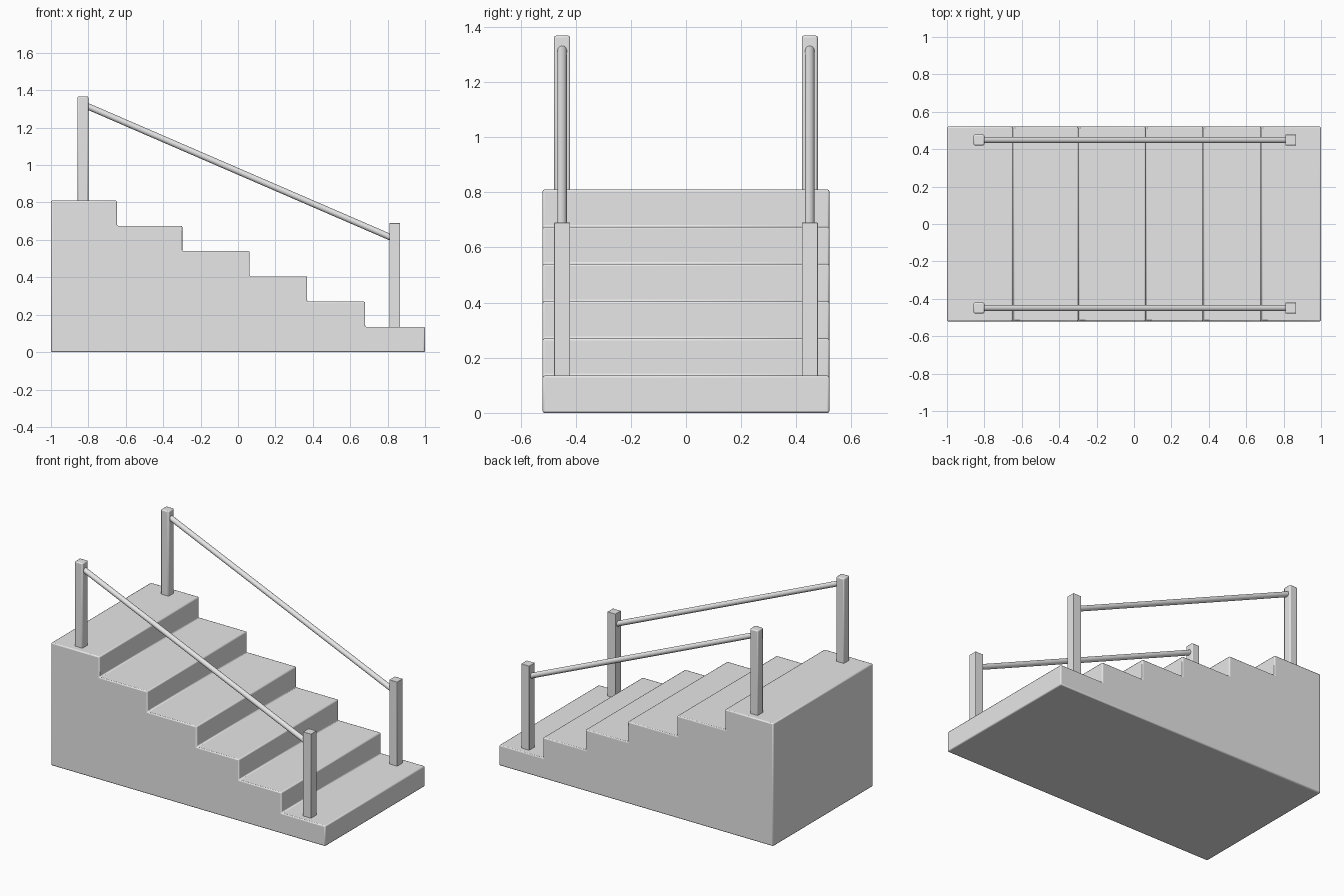
import bpy
import bmesh
import math
from mathutils import Vector

default = bpy.data.objects.get("Cube")
if default:
    bpy.data.objects.remove(default, do_unlink=True)

# One plain grey for everything
GREY = (0.8, 0.8, 0.8, 1)
grey = bpy.data.materials.new("light grey")
grey.use_nodes = True
grey.diffuse_color = GREY
grey.node_tree.nodes["Principled BSDF"].inputs["Base Color"].default_value = GREY

RISE = 0.135
HALF_WIDTH = 0.52
POST_Y = 0.449
POST_SIZE = 0.058


def finish(obj, bevel=0, segments=2):
    """Give the part its colour, smooth shading and an optional rounded edge."""
    obj.data.materials.append(grey)
    bpy.ops.object.select_all(action='DESELECT')
    obj.select_set(True)
    bpy.context.view_layer.objects.active = obj
    bpy.ops.object.shade_smooth_by_angle(angle=math.radians(35))
    if bevel:
        mod = obj.modifiers.new("Rounded edges", 'BEVEL')
        mod.width = bevel
        mod.segments = segments
        mod.limit_method = 'ANGLE'


def post(name, x, y, bottom, top, bevel):
    bpy.ops.mesh.primitive_cube_add(size=1, location=(x, y, (bottom + top) / 2))
    obj = bpy.context.object
    obj.name = name
    obj.scale = (POST_SIZE, POST_SIZE, top - bottom)
    bpy.ops.object.transform_apply(location=False, rotation=False, scale=True)
    finish(obj, bevel)


def rail(name, start, end, radius):
    axis = end - start
    bpy.ops.mesh.primitive_cylinder_add(vertices=24, radius=radius, depth=axis.length,
                                        location=(start + end) / 2)
    obj = bpy.context.object
    obj.name = name
    obj.rotation_euler = axis.to_track_quat('Z', 'Y').to_euler()
    finish(obj)


# Solid staircase: stepped side profile extruded across the width
edges = [-1.0, -0.647, -0.298, 0.062, 0.37, 0.68, 1.0]
count = len(edges) - 1
profile = [(edges[-1], 0), (edges[0], 0)]
for i in range(count):
    height = RISE * (count - i)
    profile += [(edges[i], height), (edges[i + 1], height)]

bm = bmesh.new()
side = bm.faces.new([bm.verts.new((x, -HALF_WIDTH, z)) for x, z in profile])
extruded = bmesh.ops.extrude_face_region(bm, geom=[side])["geom"]
moved = [v for v in extruded if isinstance(v, bmesh.types.BMVert)]
bmesh.ops.translate(bm, verts=moved, vec=(0, 2 * HALF_WIDTH, 0))
bmesh.ops.recalc_face_normals(bm, faces=bm.faces)
mesh = bpy.data.meshes.new("staircase")
bm.to_mesh(mesh)
bm.free()
staircase = bpy.data.objects.new("staircase", mesh)
bpy.context.collection.objects.link(staircase)
finish(staircase, 0.007)

# Posts and sloping handrail on both sides
for label, sign in (("right", -1), ("left", 1)):
    y = sign * POST_Y
    post(label + "_upper_post", -0.829, y, RISE * count - 0.01, 1.368, 0.007)
    post(label + "_lower_post", 0.838, y, RISE - 0.01, 0.69, 0.002)
    rail(label + "_handrail", Vector((-0.815, y, 1.319)), Vector((0.82, y, 0.612)), 0.017)
